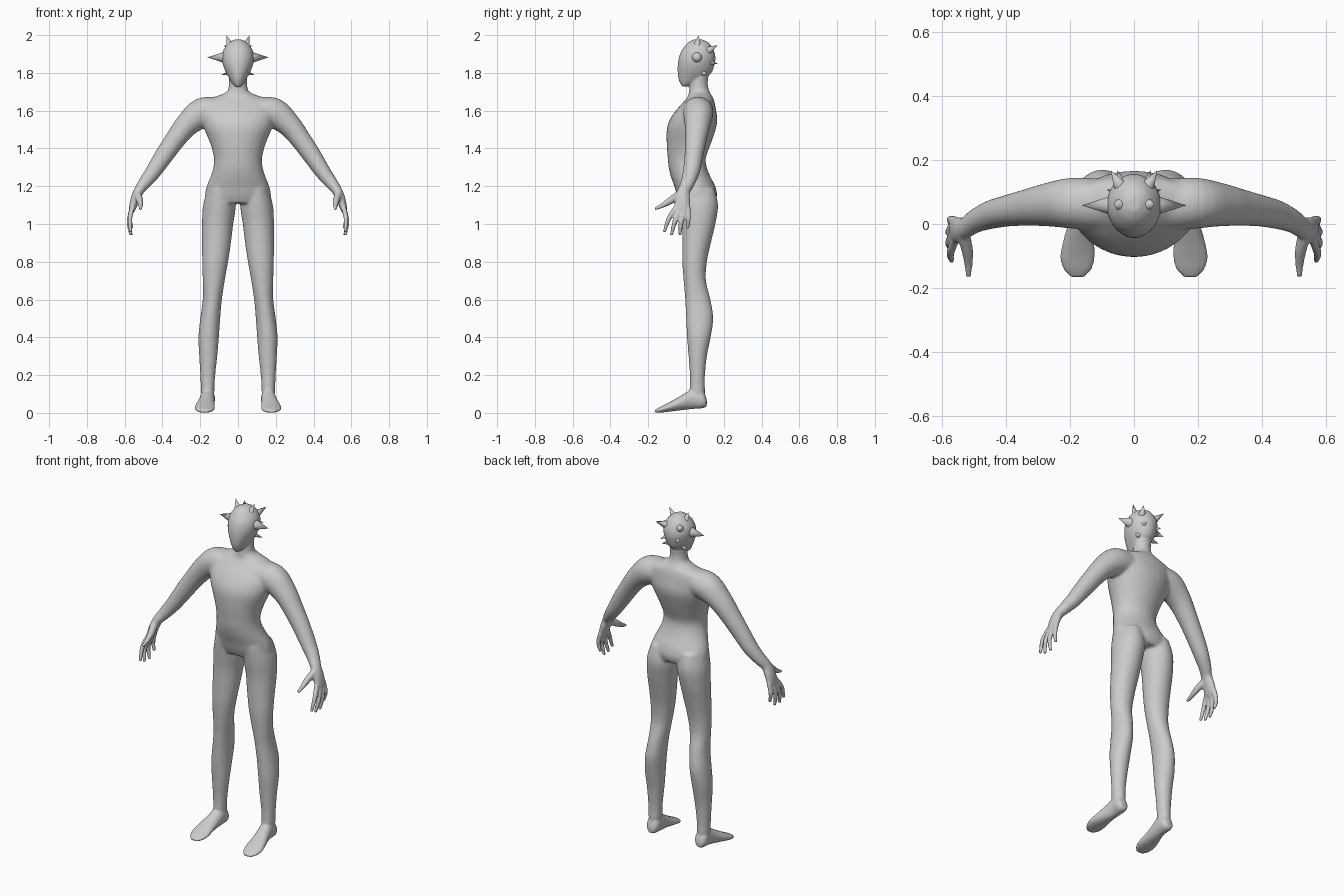
import bpy, bmesh, math
from mathutils import Vector

if "Cube" in bpy.data.objects:
    bpy.data.objects.remove(bpy.data.objects["Cube"])

grey = bpy.data.materials.new("plain_grey")
grey.diffuse_color = (0.6, 0.6, 0.6, 1)
grey.use_nodes = True
grey.node_tree.nodes["Principled BSDF"].inputs["Base Color"].default_value = grey.diffuse_color
SIDES = 28
body_bm = bmesh.new()


def catmull(rings, steps=4):
    """Smoothly resample a list of number tuples."""
    out = []
    for i in range(len(rings) - 1):
        a, b = rings[max(i - 1, 0)], rings[i]
        c, d = rings[i + 1], rings[min(i + 2, len(rings) - 1)]
        for s in range(steps):
            t = s / steps
            out.append(tuple(
                q + 0.5 * t * (r - p + t * (2 * p - 5 * q + 4 * r - w + t * (3 * (q - r) + w - p)))
                for p, q, r, w in zip(a, b, c, d)))
    out.append(rings[-1])
    return out


def loft(frames, side=1):
    """Skin closed elliptical rings given as (centre, u, v)."""
    rows = []
    for c, u, v in frames:
        row = []
        for k in range(SIDES):
            a = 2 * math.pi * k / SIDES
            p = c + u * math.cos(a) + v * math.sin(a)
            row.append(body_bm.verts.new((p.x * side, p.y, p.z)))
        rows.append(row)
    for r0, r1 in zip(rows, rows[1:]):
        for k in range(SIDES):
            n = (k + 1) % SIDES
            body_bm.faces.new((r0[k], r0[n], r1[n], r1[k]))
    body_bm.faces.new(rows[0])
    body_bm.faces.new(rows[-1])


def loft_z(rings, side=1):
    """Rings are (z, x0, x1, y0, y1)."""
    loft([(Vector(((x0 + x1) / 2, (y0 + y1) / 2, z)), Vector(((x1 - x0) / 2, 0, 0)),
           Vector((0, (y1 - y0) / 2, 0))) for z, x0, x1, y0, y1 in catmull(rings)], side)


def tube(points, side=1):
    """Points are (x, y, z, radius across, radius along y)."""
    pts = catmull(points)
    frames = []
    for i, p in enumerate(pts):
        t = Vector(pts[min(i + 1, len(pts) - 1)][:3]) - Vector(pts[max(i - 1, 0)][:3])
        t.normalize()
        u = t.cross(Vector((0, 1, 0))).normalized()
        frames.append((Vector(p[:3]), u * p[3], t.cross(u) * p[4]))
    loft(frames, side)


# Torso and neck: z, half width, front, back
torso = [
    (1.80, .050, .03, .12), (1.74, .048, .02, .115), (1.70, .060, .015, .125),
    (1.675, .12, .01, .14), (1.65, .19, -.01, .15), (1.60, .205, -.055, .16),
    (1.55, .195, -.087, .166), (1.50, .178, -.102, .157), (1.42, .145, -.102, .13),
    (1.35, .128, -.097, .105), (1.30, .131, -.092, .11), (1.25, .146, -.08, .13),
    (1.20, .166, -.062, .155), (1.15, .175, -.047, .165), (1.11, .16, -.03, .15)]
loft_z([(z, -w, w, f, b) for z, w, f, b in torso])

# Head tapering to a pointed chin
head = [
    (1.977, .018, .04, .085), (1.958, .05, .008, .122), (1.92, .078, -.022, .147),
    (1.88, .085, -.038, .156), (1.84, .079, -.044, .15), (1.80, .063, -.044, .135),
    (1.77, .046, -.04, .10), (1.745, .03, -.031, .05), (1.728, .013, -.022, .005)]
loft_z([(z, -w, w, f, b) for z, w, f, b in head])

leg = [
    (1.19, .03, .16, -.04, .15), (1.10, .012, .185, -.033, .17), (1.0, .025, .191, -.022, .156),
    (.90, .037, .191, -.02, .132), (.80, .052, .19, -.02, .111), (.70, .07, .187, -.013, .106),
    (.60, .085, .187, -.005, .13), (.50, .094, .2, .0, .145), (.40, .101, .21, .005, .131),
    (.30, .109, .206, .013, .111), (.20, .12, .2, .02, .101), (.12, .125, .196, .02, .1),
    (.05, .13, .192, .03, .1)]

# Foot: y, centre x, half width, bottom, top
foot = [
    (.11, .16, .018, .035, .07), (.09, .16, .036, .025, .115), (.04, .16, .038, .021, .13),
    (.0, .165, .041, .017, .108), (-.05, .172, .048, .011, .078), (-.10, .176, .054, .005, .05),
    (-.14, .176, .045, .001, .03), (-.167, .176, .02, .001, .014)]

arm = [
    (.10, .06, 1.60, .07, .08), (.19, .065, 1.588, .08, .08), (.27, .06, 1.525, .064, .068),
    (.33, .052, 1.45, .055, .058), (.39, .042, 1.365, .05, .05), (.45, .028, 1.275, .042, .045),
    (.495, .008, 1.215, .034, .037), (.525, -.012, 1.175, .027, .033),
    (.545, -.018, 1.13, .024, .04), (.56, -.02, 1.08, .018, .041), (.564, -.02, 1.062, .012, .032)]

# Fingers: base, middle and tip
fingers = [
    ((.558, -.05, 1.09), (.572, -.09, 1.03), (.568, -.115, .957)),
    ((.562, -.03, 1.08), (.577, -.06, 1.01), (.567, -.077, .94)),
    ((.562, -.008, 1.08), (.577, -.025, 1.01), (.565, -.033, .94)),
    ((.558, .01, 1.09), (.572, .013, 1.03), (.562, .008, .975))]
thumb = [(.535, -.02, 1.165, .02, .024), (.52, -.08, 1.125, .018, .02),
         (.516, -.125, 1.098, .013, .013), (.516, -.165, 1.08, .008, .008)]

for side in (1, -1):
    loft_z(leg, side)
    loft([(Vector((x, y, (b + t) / 2)), Vector((w, 0, 0)), Vector((0, 0, (t - b) / 2)))
          for y, x, w, b, t in catmull(foot)], side)
    tube(arm, side)
    tube(thumb, side)
    for joints in fingers:
        tube([(*p, r, r) for p, r in zip(joints, (.014, .0125, .0085))], side)

# Fuse the parts into one skin
bmesh.ops.recalc_face_normals(body_bm, faces=body_bm.faces)
mesh = bpy.data.meshes.new("body_parts")
body_bm.to_mesh(mesh)
body_bm.free()
body = bpy.data.objects.new("body", mesh)
bpy.context.collection.objects.link(body)
remesh = body.modifiers.new("fuse", 'REMESH')
remesh.mode = 'VOXEL'
remesh.voxel_size = 0.006
bpy.context.view_layer.update()
fused = bpy.data.meshes.new_from_object(body.evaluated_get(bpy.context.evaluated_depsgraph_get()))
body.modifiers.clear()
body.data = fused
fused.materials.clear()
fused.materials.append(grey)
fused.polygons.foreach_set("use_smooth", [True] * len(fused.polygons))

# Soften the joints, gently on hands, feet and head
group = body.vertex_groups.new(name="soften")
for v in fused.vertices:
    fine = abs(v.co.x) > .5 or v.co.z < .14 or v.co.z > 1.72
    group.add([v.index], .15 if fine else 1, 'REPLACE')
soften = body.modifiers.new("soften", 'SMOOTH')
soften.factor = 0.5
soften.iterations = 24
soften.vertex_group = group.name


def spike(name, base, tip, radius):
    base, tip = Vector(base), Vector(tip)
    d = tip - base
    bpy.ops.mesh.primitive_cone_add(vertices=20, radius1=radius, radius2=0, depth=d.length,
                                    location=(base + tip) / 2,
                                    rotation=d.to_track_quat('Z', 'Y').to_euler())
    ob = bpy.context.object
    ob.name = name
    ob.data.materials.append(grey)
    bpy.ops.object.shade_smooth_by_angle(angle=math.radians(40))


# Head spikes in mirrored pairs
spikes = [
    ("side_spike", (.07, .058, 1.882), (.163, .058, 1.882), .03),
    ("top_spike", (.042, .06, 1.945), (.062, .066, 2.0), .02),
    ("upper_back_spike", (.045, .122, 1.92), (.072, .167, 1.947), .02),
    ("rear_spike", (.04, .13, 1.856), (.052, .168, 1.848), .013),
    ("lower_side_spike", (.045, .092, 1.80), (.086, .108, 1.79), .014)]
for name, base, tip, radius in spikes:
    for label, s in (("left", 1), ("right", -1)):
        spike(label + "_" + name, (base[0] * s, *base[1:]), (tip[0] * s, *tip[1:]), radius)
